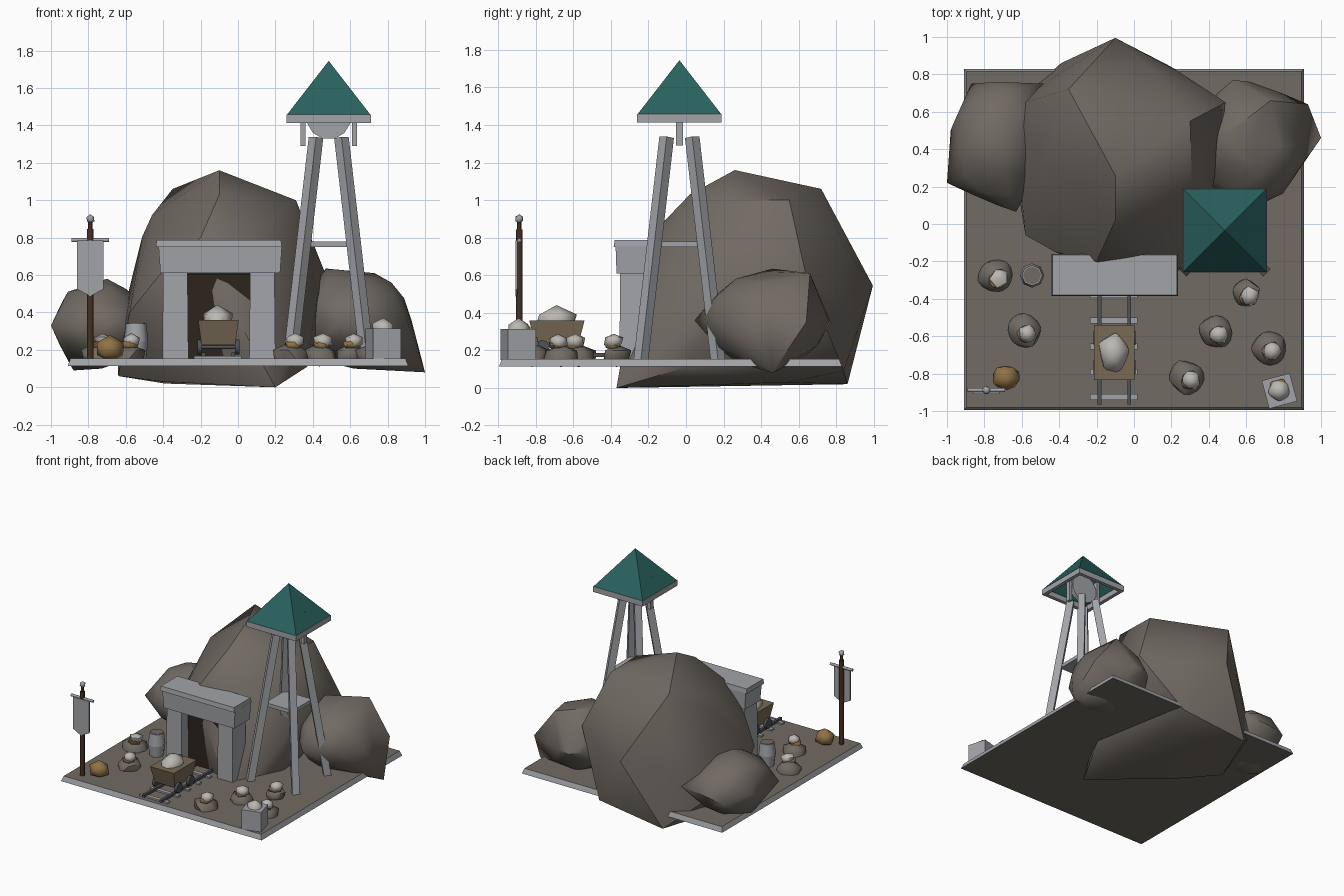
import bpy, bmesh, math, random
from mathutils import Vector, Matrix

if "Cube" in bpy.data.objects:
    bpy.data.objects.remove(bpy.data.objects["Cube"])


def material(name, rgb):
    m = bpy.data.materials.new(name)
    m.diffuse_color = (*rgb, 1)
    m.use_nodes = True
    m.node_tree.nodes["Principled BSDF"].inputs["Base Color"].default_value = m.diffuse_color
    return m


ROCK = material("rock_brown", (0.165, 0.145, 0.125))
DARK = material("dark_interior", (0.025, 0.018, 0.012))
GREY = material("stone_grey", (0.36, 0.37, 0.39))
TEAL = material("roof_teal", (0.022, 0.12, 0.115))
WOOD = material("cart_wood", (0.19, 0.145, 0.09))
POLE = material("pole_wood", (0.06, 0.03, 0.015))
IRON = material("iron", (0.08, 0.085, 0.095))
GOLD = material("gold_rock", (0.28, 0.17, 0.06))
PALE = material("pale_ore", (0.5, 0.48, 0.45))


def finish(name, bm, mat=None, smooth=None):
    bmesh.ops.recalc_face_normals(bm, faces=bm.faces)
    me = bpy.data.meshes.new(name)
    bm.to_mesh(me)
    bm.free()
    ob = bpy.data.objects.new(name, me)
    bpy.context.collection.objects.link(ob)
    if mat:
        me.materials.append(mat)
    if smooth:
        me.shade_smooth()
        me.set_sharp_from_angle(angle=math.radians(smooth))
    return ob


def block(name, x, y, z, mat=None, top=(0, 0), rot=0):
    """Box from ranges; top = widening of the upper face per side."""
    bm = bmesh.new()
    bmesh.ops.create_cube(bm, size=1)
    cx, cy = (x[0] + x[1]) / 2, (y[0] + y[1]) / 2
    for v in bm.verts:
        up = v.co.z > 0
        v.co = (v.co.x * (x[1] - x[0] + 2 * top[0] * up),
                v.co.y * (y[1] - y[0] + 2 * top[1] * up), z[1] if up else z[0])
    bm.transform(Matrix.Translation((cx, cy, 0)) @ Matrix.Rotation(math.radians(rot), 4, 'Z'))
    return finish(name, bm, mat)


def rod(name, p, q, r, mat=None, sides=8, r2=None, twist=0):
    """Prism between two points (4 sides gives a square beam)."""
    p, q = Vector(p), Vector(q)
    bm = bmesh.new()
    bmesh.ops.create_cone(bm, cap_ends=True, segments=sides, radius1=r,
                          radius2=r if r2 is None else r2, depth=(q - p).length)
    bm.transform(Matrix.Translation((p + q) / 2) @ (q - p).to_track_quat('Z', 'Y').to_matrix().to_4x4()
                 @ Matrix.Rotation(math.radians(twist), 4, 'Z'))
    return finish(name, bm, mat, 50 if sides > 4 else None)


def boulder(name, centre, radii, corners, mat=ROCK, floor=0.03):
    """Convex rock: coarse ellipsoid joined with outlying corner points."""
    bm = bmesh.new()
    bmesh.ops.create_icosphere(bm, subdivisions=2, radius=1)
    pts = [[c + a * r for c, a, r in zip(centre, v.co, radii)] for v in bm.verts]
    bm.clear()
    pts = [(x, y, max(z, floor)) for x, y, z in pts] + corners
    bmesh.ops.convex_hull(bm, input=[bm.verts.new(p) for p in pts])
    bmesh.ops.delete(bm, geom=[v for v in bm.verts if not v.link_faces], context='VERTS')
    return finish(name, bm, mat, 40)


def stone(name, loc, radii, mat, seed):
    rng = random.Random(seed)
    bm = bmesh.new()
    bmesh.ops.create_icosphere(bm, subdivisions=1, radius=1)
    bm.transform(Matrix.Rotation(rng.uniform(0, 6), 4, 'Z'))
    for v in bm.verts:
        k = rng.uniform(0.92, 1.14)
        v.co = [c + a * r * k for c, a, r in zip(loc, v.co, radii)]
        v.co.z = max(v.co.z, 0.112)
    return finish(name, bm, mat, 55)


# Ground slab: grey edge, brown top and bottom
base = block("ground_slab", (-0.91, 0.91), (-0.995, 0.83), (0.115, 0.155), ROCK, (-0.015, -0.015))
base.data.materials.append(GREY)
for f in base.data.polygons:
    f.material_index = int(abs(f.normal.z) < 0.8)

# Hill of three boulders
boulder("main_boulder", (-0.07, 0.38, 0.5), (0.52, 0.54, 0.58), [
    (-0.1, 0.26, 1.16), (-0.35, 0.72, 1.06), (-0.46, 0.3, 0.92), (0.3, 0.55, 1.0),
    (0.31, 0.2, 1.0), (-0.1, 0.02, 1.03), (-0.2, -0.2, 0.8), (0.05, -0.17, 0.78),
    (-0.08, -0.285, 0.5), (-0.42, -0.15, 0.6), (-0.58, -0.06, 0.4), (0.2, -0.37, 0.0),
    (-0.65, 0.63, 0.25), (-0.64, 0.3, 0.06), (-0.1, 0.995, 0.545), (-0.39, 0.86, 0.02),
    (0.2, 0.84, 0.09), (-0.4, 0.1, 0.03), (0.37, 0.0, 0.11), (0.49, 0.65, 0.55)])
boulder("left_boulder", (-0.73, 0.43, 0.33), (0.25, 0.33, 0.23), [
    (-1.0, 0.22, 0.33), (-0.98, 0.5, 0.3), (-0.87, 0.75, 0.3), (-0.91, 0.4, 0.51),
    (-0.7, 0.4, 0.58), (-0.63, 0.065, 0.35), (-0.48, 0.75, 0.35), (-0.88, 0.45, 0.09)], floor=0.09)
boulder("right_boulder", (0.62, 0.43, 0.36), (0.3, 0.33, 0.26), [
    (1.0, 0.46, 0.08), (0.93, 0.64, 0.35), (0.53, 0.77, 0.35), (0.47, 0.46, 0.635),
    (0.73, 0.66, 0.61), (0.82, 0.4, 0.56), (0.55, 0.045, 0.36), (0.85, 0.26, 0.3)], floor=0.1)

# Mine entrance
block("tunnel_back", (-0.3, 0.1), (-0.262, -0.2), (0.13, 0.62), DARK)
for name, x in (("left_pillar", -0.335), ("right_pillar", 0.13)):
    block(name, (x - 0.07, x + 0.07), (-0.355, -0.18), (0.15, 0.62), GREY, (-0.005, -0.005))
block("lintel", (-0.415, 0.225), (-0.37, -0.17), (0.61, 0.755), GREY, (0.01, 0.005))
block("lintel_cap", (-0.44, 0.235), (-0.385, -0.16), (0.75, 0.787), GREY, (-0.005, -0.005))
block("opening_trim", (-0.27, 0.065), (-0.34, -0.2), (0.6, 0.615), DARK)

# Watch tower: legs, platform, roof with rim, wheel and hangers
TX, TY = 0.485, -0.035
for i, (sx, sy) in enumerate(((-1, -1), (1, -1), (1, 1), (-1, 1))):
    rod(f"tower_leg_{i}", (TX + sx * 0.205, TY + sy * 0.205, 0.15),
        (TX + sx * 0.068, TY + sy * 0.068, 1.335), 0.039, GREY, 4, twist=45)
block("tower_platform", (TX - 0.125, TX + 0.125), (TY - 0.125, TY + 0.125), (0.75, 0.78), GREY)
bm = bmesh.new()
bmesh.ops.create_cone(bm, cap_ends=False, segments=4, radius1=0.225 * math.sqrt(2), radius2=0, depth=0.29)
bmesh.ops.remove_doubles(bm, verts=bm.verts, dist=1e-4)
bm.transform(Matrix.Translation((TX, TY, 1.60)) @ Matrix.Rotation(math.pi / 4, 4, 'Z'))
finish("tower_roof", bm, TEAL)
for s in (-1, 1):
    o = sorted((s * 0.195, s * 0.225))
    block(f"roof_rim_x{s}", (TX + o[0], TX + o[1]), (TY - 0.225, TY + 0.225), (1.413, 1.458), GREY)
    block(f"roof_rim_y{s}", (TX - 0.195, TX + 0.195), (TY + o[0], TY + o[1]), (1.413, 1.458), GREY)
    x = TX + s * 0.138
    block(f"wheel_hanger_{s}", (x - 0.014, x + 0.014), (TY - 0.018, TY + 0.018), (1.29, 1.55), GREY)
rod("tower_wheel", (TX, TY - 0.018, 1.445), (TX, TY + 0.018, 1.445), 0.12, GREY, 12, twist=15)
rod("wheel_axle", (TX - 0.14, TY, 1.445), (TX + 0.14, TY, 1.445), 0.012, IRON)

# Rail track
for i, y in enumerate((-0.925, -0.79, -0.655, -0.515, -0.38)):
    block(f"track_tie_{i}", (-0.235, 0.02), (y - 0.016, y + 0.016), (0.15, 0.168), GREY)
for x in (-0.185, -0.025):
    block(f"track_rail_{x}", (x - 0.01, x + 0.01), (-0.965, -0.3), (0.165, 0.185), IRON)

# Ore cart
block("cart_body", (-0.195, -0.015), (-0.80, -0.575), (0.225, 0.36), WOOD, (0.018, 0.035))
stone("cart_ore", (-0.11, -0.69, 0.355), (0.085, 0.12, 0.078), PALE, 3)
for y in (-0.765, -0.61):
    rod(f"cart_axle_{y}", (-0.205, y, 0.215), (-0.005, y, 0.215), 0.01, IRON)
    for x in (-0.205, -0.005):
        rod(f"cart_wheel_{x}_{y}", (x - 0.012, y, 0.215), (x + 0.012, y, 0.215), 0.04, IRON, 10)

# Ore rubble: dark rocks topped with a gold fleck and pale crystal
for i, (x, y) in enumerate(((-0.74, -0.275), (-0.59, -0.57), (0.6, -0.37),
                            (0.435, -0.575), (0.72, -0.665), (0.285, -0.82))):
    r = 0.08 if i == 2 else 0.1
    stone(f"rubble_rock_{i}", (x, y, 0.165), (r, r, 0.072), ROCK, i + 10)
    stone(f"rubble_gold_{i}", (x + 0.01, y - 0.02, 0.228), (0.05, 0.05, 0.03), GOLD, i + 20)
    stone(f"rubble_crystal_{i}", (x + 0.02, y - 0.015, 0.248), (0.052, 0.052, 0.04), PALE, i + 30)
stone("gold_stone", (-0.685, -0.82, 0.205), (0.077, 0.072, 0.068), GOLD, 41)

# Barrel with lid
rod("barrel_lower", (-0.545, -0.275, 0.15), (-0.545, -0.275, 0.245), 0.053, GREY, 8, 0.065)
rod("barrel_upper", (-0.545, -0.275, 0.245), (-0.545, -0.275, 0.34), 0.065, GREY, 8, 0.055)
rod("barrel_lid", (-0.545, -0.275, 0.33), (-0.545, -0.275, 0.343), 0.049, ROCK)

# Crate of ore
block("crate", (0.70, 0.855), (-0.97, -0.815), (0.15, 0.315), GREY, rot=15)
stone("crate_ore", (0.778, -0.89, 0.312), (0.06, 0.065, 0.057), PALE, 52)
stone("crate_gold", (0.775, -0.88, 0.305), (0.058, 0.055, 0.04), GOLD, 53)

# Banner pole
PX, PY = -0.79, -0.888
rod("banner_pole", (PX, PY, 0.15), (PX, PY, 0.845), 0.018, POLE)
rod("pole_neck", (PX, PY, 0.845), (PX, PY, 0.89), 0.011, POLE)
stone("pole_finial", (PX, PY, 0.9), (0.023, 0.023, 0.025), GREY, 60)
rod("banner_bar", (PX - 0.1, PY, 0.787), (PX + 0.1, PY, 0.787), 0.011, GREY)
bm = bmesh.new()
outline = [(-0.072, 0.785), (0.072, 0.785), (0.072, 0.525), (0, 0.487), (-0.072, 0.525)]
face = bm.faces.new([bm.verts.new((PX + x, PY - 0.02, z)) for x, z in outline])
ext = bmesh.ops.extrude_face_region(bm, geom=[face])
bmesh.ops.translate(bm, vec=(0, 0.012, 0), verts=[g for g in ext["geom"] if isinstance(g, bmesh.types.BMVert)])
finish("banner_cloth", bm, GREY)
